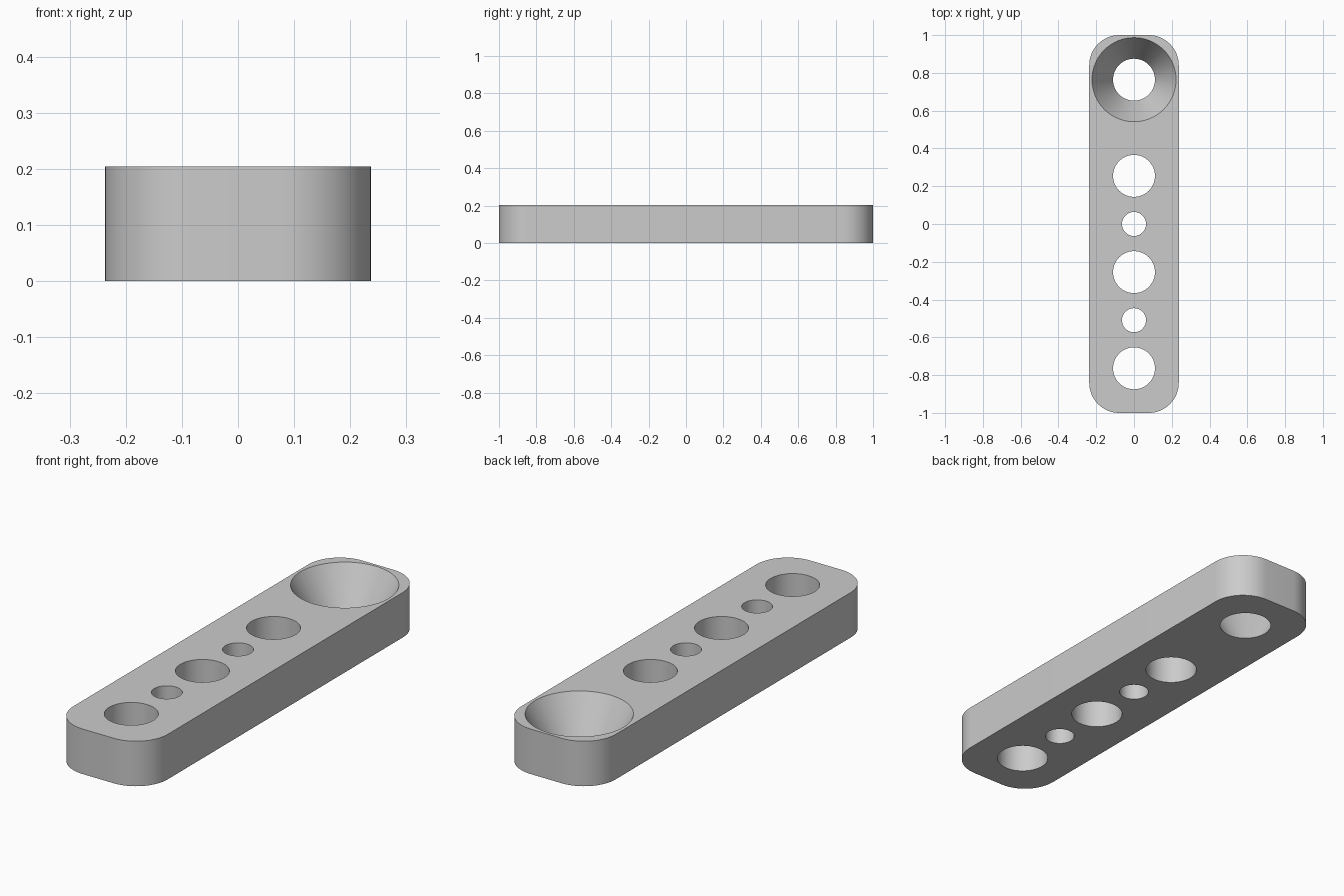
import bpy
import bmesh
import math

cube = bpy.data.objects.get("Cube")
if cube:
    bpy.data.objects.remove(cube, do_unlink=True)

HALF_W, HALF_L, HEIGHT, CORNER = 0.237, 1.0, 0.204, 0.159
PITCH = 0.2547
BIG, SMALL, FLARE = 0.111, 0.0636, 0.2225
MARGIN = 0.02

grey = bpy.data.materials.new("plain grey")
grey.use_nodes = True
colour = (0.6, 0.6, 0.6, 1)
grey.diffuse_color = colour
grey.node_tree.nodes["Principled BSDF"].inputs["Base Color"].default_value = colour


def make_object(name, bm):
    mesh = bpy.data.meshes.new(name)
    bm.normal_update()
    bm.to_mesh(mesh)
    bm.free()
    obj = bpy.data.objects.new(name, mesh)
    bpy.context.collection.objects.link(obj)
    mesh.materials.append(grey)
    return obj


# Rounded bar: four corner arcs joined into one outline, then extruded
bm = bmesh.new()
outline = []
STEPS = 16
for corner, (sx, sy) in enumerate([(1, 1), (-1, 1), (-1, -1), (1, -1)]):
    for i in range(STEPS + 1):
        a = math.pi / 2 * (corner + i / STEPS)
        outline.append(bm.verts.new((sx * (HALF_W - CORNER) + CORNER * math.cos(a),
                                     sy * (HALF_L - CORNER) + CORNER * math.sin(a), 0)))
base = bm.faces.new(outline)
top = bmesh.ops.extrude_face_region(bm, geom=[base])["geom"]
bmesh.ops.translate(bm, vec=(0, 0, HEIGHT),
                    verts=[g for g in top if isinstance(g, bmesh.types.BMVert)])
bmesh.ops.recalc_face_normals(bm, faces=bm.faces)
bar = make_object("drilled_bar", bm)


# Drill a straight or flared hole through the full height
def drill(y, r_bottom, r_top):
    extra = (r_top - r_bottom) * MARGIN / HEIGHT
    bm = bmesh.new()
    bmesh.ops.create_cone(bm, cap_ends=True, segments=64, radius1=r_bottom - extra,
                          radius2=r_top + extra, depth=HEIGHT + 2 * MARGIN)
    bmesh.ops.translate(bm, vec=(0, y, HEIGHT / 2), verts=bm.verts)
    cutter = make_object("hole_cutter", bm)
    cutter.hide_render = True
    mod = bar.modifiers.new("hole", 'BOOLEAN')
    mod.operation = 'DIFFERENCE'
    mod.solver = 'EXACT'
    mod.object = cutter
    bpy.ops.object.modifier_apply(modifier=mod.name)
    bpy.data.objects.remove(cutter, do_unlink=True)


bpy.ops.object.select_all(action='DESELECT')
bar.select_set(True)
bpy.context.view_layer.objects.active = bar

drill(3 * PITCH, BIG, FLARE)
for step in (1, -1, -3):
    drill(step * PITCH, BIG, BIG)
for step in (0, -2):
    drill(step * PITCH, SMALL, SMALL)

bpy.ops.object.shade_smooth_by_angle(angle=math.radians(30))
